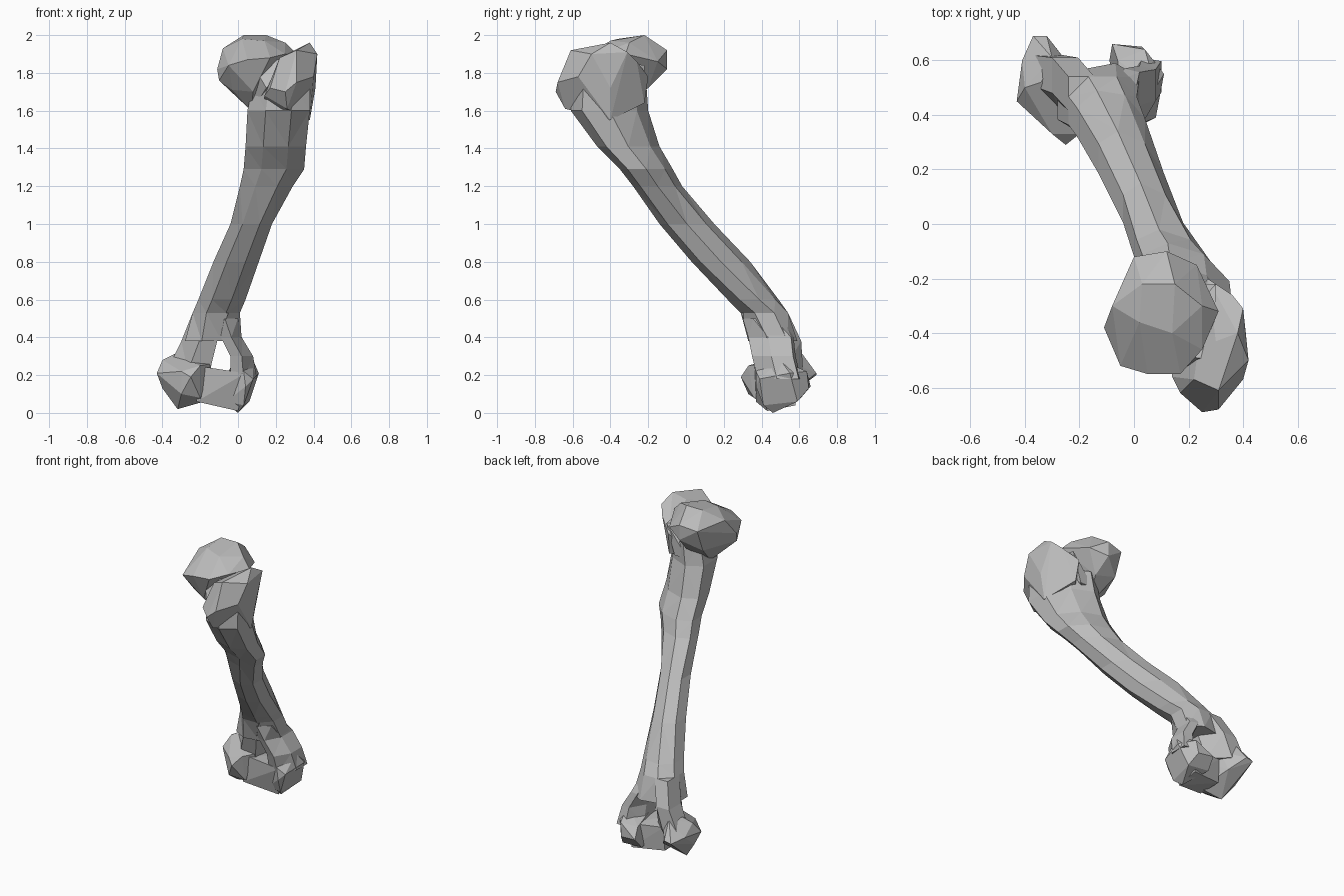
import bpy, bmesh, math
from mathutils import Vector

cube = bpy.data.objects.get("Cube")
if cube:
    bpy.data.objects.remove(cube)

UNIT = 0.01  # part dimensions below are in hundredths

bone_grey = bpy.data.materials.new("bone_grey")
bone_grey.use_nodes = True
colour = (0.5, 0.5, 0.5, 1)
bone_grey.diffuse_color = colour
bone_grey.node_tree.nodes["Principled BSDF"].inputs["Base Color"].default_value = colour


def finish(name, bm):
    """Turn a bmesh into a flat-shaded object with the bone material."""
    bmesh.ops.recalc_face_normals(bm, faces=bm.faces)
    mesh = bpy.data.meshes.new(name)
    bm.to_mesh(mesh)
    bm.free()
    mesh.materials.append(bone_grey)
    obj = bpy.data.objects.new(name, mesh)
    bpy.context.collection.objects.link(obj)
    return obj


def faceted_lump(name, corners):
    """Chiselled solid wrapped around a few corner points."""
    bm = bmesh.new()
    for corner in corners:
        bm.verts.new(Vector(corner) * UNIT)
    hull = bmesh.ops.convex_hull(bm, input=bm.verts)
    loose = [v for v in hull["geom_interior"] if isinstance(v, bmesh.types.BMVert)]
    bmesh.ops.delete(bm, geom=loose, context="VERTS")
    bmesh.ops.dissolve_limit(bm, angle_limit=math.radians(4),
                             verts=bm.verts, edges=bm.edges)
    return finish(name, bm)


def faceted_tube(name, sections, sides=8):
    """Loft through level sections (x min, x max, y min, y max, z, skew).

    Positive skew slants a section towards +x, -y; negative towards +x, +y."""
    bm = bmesh.new()
    rings = []
    for x0, x1, y0, y1, z, skew in sections:
        angles = [math.tau * (i + 0.5) / sides for i in range(sides)]
        xs = [math.cos(a) for a in angles]
        ys = [math.sin(a - math.tau * skew / sides) for a in angles]
        ring = []
        for u, v in zip(xs, ys):
            x = (x0 + x1) / 2 + (x1 - x0) / 2 * u / max(xs)
            y = (y0 + y1) / 2 + (y1 - y0) / 2 * v / max(ys)
            ring.append(bm.verts.new(Vector((x, y, z)) * UNIT))
        rings.append(ring)
    for low, high in zip(rings, rings[1:]):
        for i in range(sides):
            j = (i + 1) % sides
            bm.faces.new((low[i], low[j], high[j], high[i]))
    bm.faces.new(rings[0])
    bm.faces.new(rings[-1])
    bmesh.ops.triangulate(bm, faces=bm.faces)
    return finish(name, bm)


# Leaning shaft, flaring just above the opening
faceted_tube("shaft", [
    (-28, 2, 33, 59, 38, -0.3),
    (-24, 1, 29, 54, 53, 0),
    (-21, 4, 22, 49, 60, 0.2),
    (-13, 11, 3, 34, 80, 0.5),
    (-4, 18, -14, 15, 100, 0.5),
    (1, 29, -28, -2, 120, 0.5),
    (3, 35, -35, -7, 129, 0.5),
    (4, 36, -47, -14, 141, 0.5),
    (5, 38, -61, -20, 160, 0.5),
    (8, 38, -60, -21, 174, 0.5),
])

# Two pillars either side of the opening
faceted_tube("right_pillar", [
    (-38, -15, 40, 62, 22, 0.5),
    (-30, -11, 35, 61, 38, 0.5),
    (-24, -5, 29, 54, 53, 0.5),
], sides=6)
faceted_tube("left_pillar", [
    (-4, 10, 38, 61, 18, -0.4),
    (-4, 8, 35, 58, 30, -0.4),
    (-9, 2, 33, 57, 40, -0.4),
    (-14, 0, 30, 52, 50, 0),
], sides=6)

# Rounded joint head
faceted_lump("joint_head", [
    (3, -22, 200), (15, -22, 200), (2, -36, 198), (14, -40, 197), (25, -30, 196),
    (0, -12, 190), (12, -10, 192), (12, -10, 182), (23, -15, 186), (31, -32, 190),
    (25, -46, 190), (17, -55, 188), (5, -55, 187), (-5, -52, 184), (-10, -40, 176),
    (-11, -38, 182), (-8, -30, 193), (0, -18, 175), (-3, -42, 171), (8, -48, 170),
    (14, -20, 172), (7, -36, 160),
])

# Neck filling the gap between head and knob
faceted_lump("neck", [
    (6, -36, 158), (14, -22, 164), (30, -22, 184), (8, -47, 184),
    (30, -50, 189), (15, -55, 172), (24, -22, 164),
])

# Knob beside the head
faceted_lump("upper_knob", [
    (38, -40, 196), (40, -31, 191), (36, -26, 186), (27, -20, 178), (42, -50, 190),
    (31, -61, 192), (22, -57, 188), (40, -57, 178), (31, -68, 175), (25, -69, 170),
    (17, -62, 172), (14, -56, 168), (26, -64, 161), (38, -40, 155), (28, -22, 164),
    (14, -40, 160), (30, -43, 192), (41, -40, 172),
])

# Lower joint
faceted_lump("right_condyle", [
    (-43, 45, 21), (-41, 60, 22), (-37, 69, 20), (-32, 69, 21), (-25, 60, 14),
    (-40, 50, 28), (-34, 52, 31), (-32, 45, 2), (-40, 48, 13), (-25, 29, 19),
    (-30, 33, 22), (-30, 33, 10), (-20, 33, 25), (-18, 42, 6), (-20, 36, 8),
    (-14, 40, 26), (-22, 56, 27), (-30, 61, 32),
])
faceted_lump("left_condyle", [
    (0, 46, 0), (11, 55, 21), (8, 39, 18), (4, 37, 14), (3, 37, 22), (4, 64, 22),
    (3, 65, 13), (6, 59, 6), (3, 41, 4), (8, 50, 28), (-8, 66, 14), (-9, 60, 7),
    (-4, 45, 24), (-6, 42, 6), (-6, 60, 20),
])
faceted_lump("joint_bridge", [
    (-22, 36, 25), (-22, 55, 22), (-22, 37, 6), (-22, 54, 6),
    (4, 38, 21), (0, 58, 20), (0, 43, 1), (0, 58, 4),
])
